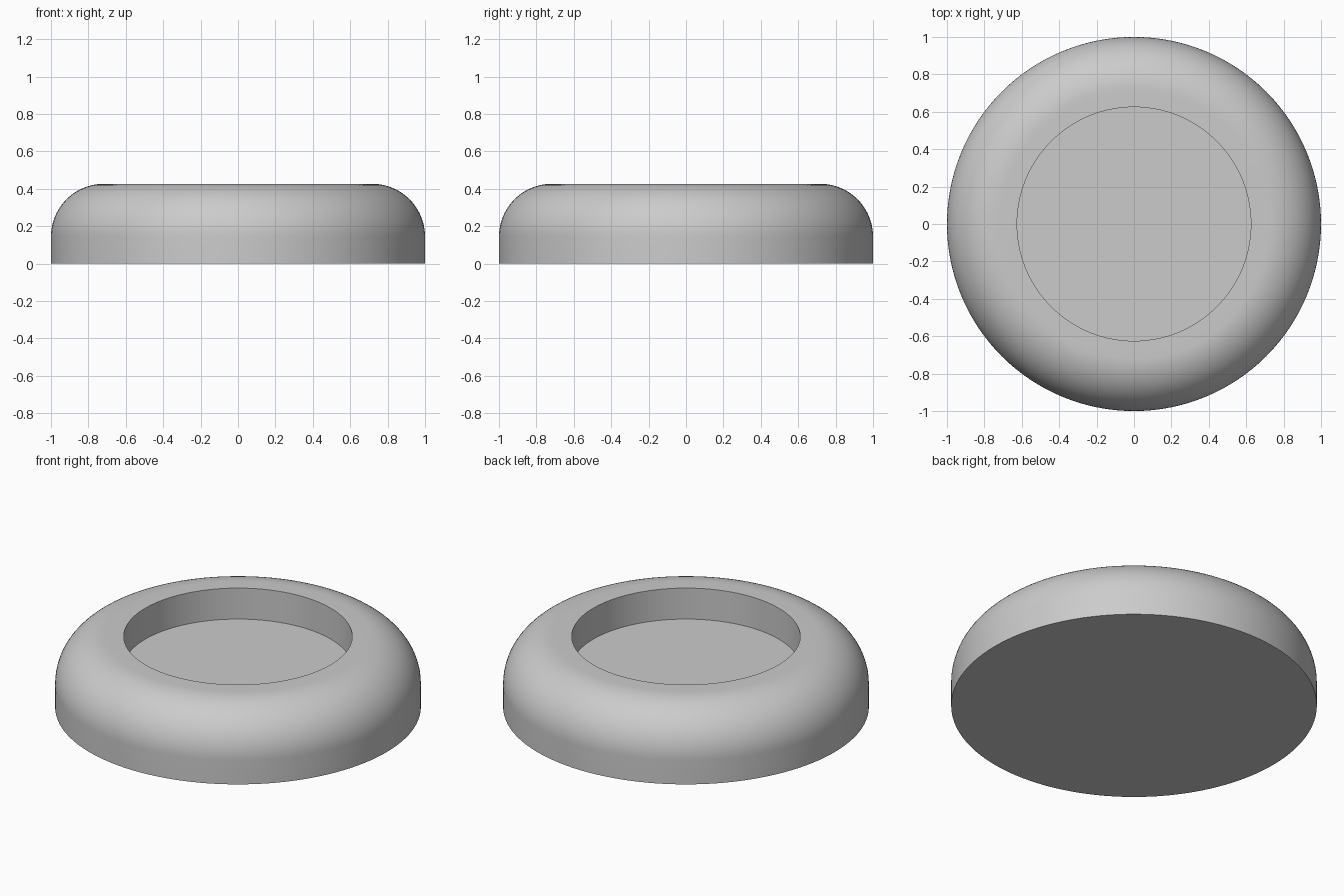
import bpy
import bmesh
from math import sin, cos, pi, radians

cube = bpy.data.objects.get("Cube")
if cube:
    bpy.data.objects.remove(cube, do_unlink=True)

SEGMENTS = 128
HEIGHT, RADIUS, FILLET = 0.427, 1.0, 0.283
POCKET_RADIUS, POCKET_FLOOR = 0.625, 0.24

grey = bpy.data.materials.new("plain grey")
grey.use_nodes = True
colour = (0.6, 0.6, 0.6, 1)
grey.diffuse_color = colour
grey.node_tree.nodes["Principled BSDF"].inputs["Base Color"].default_value = colour

# Half profile: base, outer wall, rounded shoulder, flat rim, pocket wall, floor
STEPS = 20
shoulder = [(RADIUS - FILLET + FILLET * cos(a), HEIGHT - FILLET + FILLET * sin(a))
            for a in (pi / 2 * i / STEPS for i in range(STEPS + 1))]
profile = [(RADIUS, 0), *shoulder, (POCKET_RADIUS, HEIGHT), (POCKET_RADIUS, POCKET_FLOOR)]

# Revolve the profile into rings, then cap the base and the pocket floor
bm = bmesh.new()
rings = [[bm.verts.new((r * cos(2 * pi * i / SEGMENTS), r * sin(2 * pi * i / SEGMENTS), z))
          for i in range(SEGMENTS)] for r, z in profile]
for low, high in zip(rings, rings[1:]):
    for i in range(SEGMENTS):
        j = (i + 1) % SEGMENTS
        bm.faces.new((low[i], low[j], high[j], high[i]))
bm.faces.new(rings[0][::-1])
bm.faces.new(rings[-1])

mesh = bpy.data.meshes.new("recessed_round_foot")
bm.to_mesh(mesh)
bm.free()
mesh.materials.append(grey)
foot = bpy.data.objects.new("recessed_round_foot", mesh)
bpy.context.collection.objects.link(foot)

# Smooth curves with crisp rim and base edges
bpy.ops.object.select_all(action='DESELECT')
foot.select_set(True)
bpy.context.view_layer.objects.active = foot
bpy.ops.object.shade_smooth_by_angle(angle=radians(30))
